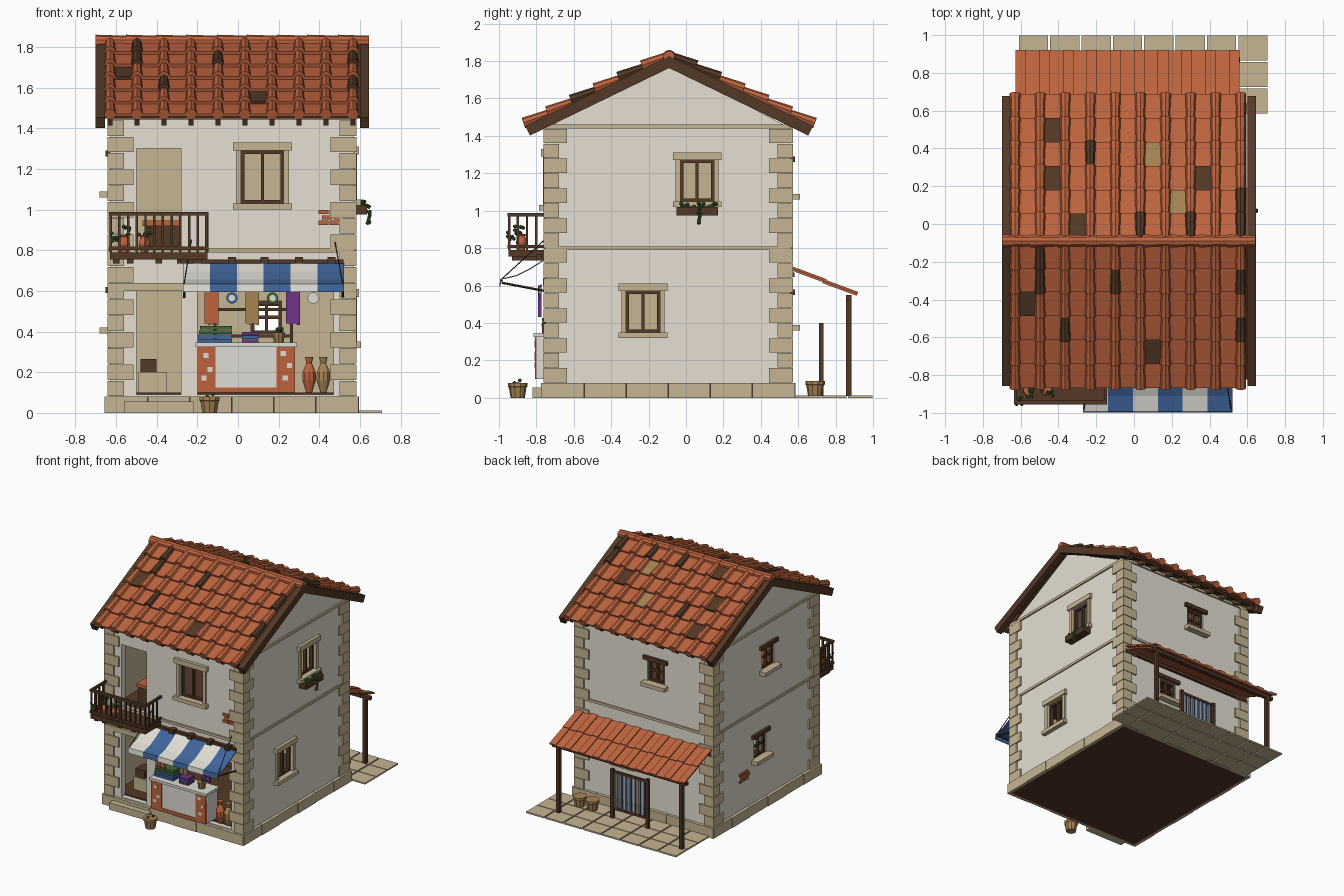
import bpy, bmesh, math, random
from mathutils import Matrix, Vector

random.seed(4)
cube = bpy.data.objects.get("Cube")
if cube:
    bpy.data.objects.remove(cube)


def colour(name, r, g, b):
    m = bpy.data.materials.new(name)
    m.use_nodes = True
    m.diffuse_color = (r, g, b, 1)
    m.node_tree.nodes["Principled BSDF"].inputs["Base Color"].default_value = (r, g, b, 1)
    return m


PLASTER = colour("plaster", .79, .74, .65)
STONE = colour("sandstone", .56, .46, .29)
WOOD = colour("dark_wood", .088, .04, .019)
CLAY = colour("terracotta", .51, .125, .048)
BLUE = colour("blue_cloth", .05, .13, .33)
WHITE = colour("white_cloth", .74, .72, .66)
GREEN = colour("leaf_green", .05, .14, .04)
PURPLE = colour("purple_cloth", .16, .035, .25)
STRAW = colour("straw", .38, .23, .085)
SHADOW = colour("dark_earth", .1, .036, .021)


class Part:
    """Collects simple shapes into one mesh object."""

    def __init__(self, name, *mats):
        self.name, self.mats, self.bm = name, mats, bmesh.new()

    def paint(self, verts, m):
        for f in {f for v in verts for f in v.link_faces}:
            f.material_index = m

    def box(self, x, y, z, m=0, frame=Matrix()):
        c = [(a + b) / 2 for a, b in (x, y, z)]
        s = [b - a for a, b in (x, y, z)]
        mx = frame @ Matrix.Translation(c) @ Matrix.Diagonal((*s, 1))
        self.paint(bmesh.ops.create_cube(self.bm, size=1, matrix=mx)["verts"], m)

    def tube(self, p, q, r, r2=None, n=8, m=0):
        p, q = Vector(p), Vector(q)
        rot = (q - p).to_track_quat("Z", "Y").to_matrix().to_4x4()
        r2 = r if r2 is None else r2
        self.paint(bmesh.ops.create_cone(
            self.bm, cap_ends=True, segments=n, radius1=r, radius2=r2, depth=(q - p).length,
            matrix=Matrix.Translation((p + q) / 2) @ rot)["verts"], m)

    def jar(self, x, y, z, profile, m=0):
        for (r, a), (s, b) in zip(profile, profile[1:]):
            self.tube((x, y, z + a), (x, y, z + b), r, s, 10, m)

    def leaves(self, x, y, z, spread, count, m=0):
        for _ in range(count):
            p = [c + random.uniform(-1, 1) * spread for c in (x, y, z)]
            self.paint(bmesh.ops.create_icosphere(
                self.bm, subdivisions=1, radius=.011, matrix=Matrix.Translation(p))["verts"], m)

    def done(self):
        me = bpy.data.meshes.new(self.name)
        self.bm.to_mesh(me)
        self.bm.free()
        for m in self.mats:
            me.materials.append(m)
        ob = bpy.data.objects.new(self.name, me)
        bpy.context.scene.collection.objects.link(ob)
        return ob


# Wall frames: local x runs along the wall, local -y points outward
def wall_frame(x, y, angle):
    return Matrix.Translation((x, y, 0)) @ Matrix.Rotation(math.radians(angle), 4, "Z")


X0, X1, Y0, Y1, MID = -.63, .57, -.75, .56, -.09
FRONT, RIGHT = wall_frame(0, Y0, 0), wall_frame(X1, 0, 90)
BACK, LEFT = wall_frame(0, Y1, 180), wall_frame(X0, 0, -90)

# Window list: frame, centre, bottom, width, height, stone surround
windows = [(FRONT, .12, 1.03, .21, .26, True), (RIGHT, .06, 1.05, .18, .22, True),
           (RIGHT, -.23, .35, .18, .22, True), (BACK, .13, 1.09, .15, .17, False),
           (BACK, -.14, .39, .15, .16, False), (LEFT, .13, 1.09, .15, .17, False),
           (LEFT, .03, .42, .15, .17, False)]
doors = [((-.5, -.28), (.09, .6)), ((-.5, -.28), (.8, 1.3)), ((-.2, .47), (.09, .62))]

# Hollow walls with gables and openings
walls = Part("walls", PLASTER, STONE)
outline = [(Y0, .08), (Y1, .08), (Y1, 1.44), (MID, 1.78), (Y0, 1.44)]
face = walls.bm.faces.new([walls.bm.verts.new((X0, y, z)) for y, z in outline])
ext = bmesh.ops.extrude_face_region(walls.bm, geom=[face])["geom"]
bmesh.ops.translate(walls.bm, vec=(X1 - X0, 0, 0),
                    verts=[g for g in ext if isinstance(g, bmesh.types.BMVert)])
bmesh.ops.recalc_face_normals(walls.bm, faces=walls.bm.faces)
walls = walls.done()
room = Part("room_cutter", STONE)
room.box((X0 + .05, X1 - .05), (Y0 + .05, Y1 - .05), (.095, 1.42))
holes = Part("opening_cutter", PLASTER)
for fr, u, z, w, h, _ in windows:
    holes.box((u - w / 2, u + w / 2), (-.03, .08), (z, z + h), 0, fr)
for x, z in doors:
    holes.box(x, (-.03, .08), z, 0, FRONT)
cutters = [room.done(), holes.done()]
for cutter in cutters:
    mod = walls.modifiers.new("cut", "BOOLEAN")
    mod.operation, mod.solver, mod.object = "DIFFERENCE", "EXACT", cutter
    cutter.hide_render = True
bpy.context.view_layer.update()
mesh = bpy.data.meshes.new_from_object(walls.evaluated_get(bpy.context.evaluated_depsgraph_get()))
walls.modifiers.clear()
walls.data = mesh
mesh.materials.clear()
mesh.materials.append(PLASTER)
mesh.materials.append(STONE)
for p in mesh.polygons:
    c = p.center
    inside = X0 + .045 < c.x < X1 - .045 and Y0 + .045 < c.y < Y1 - .045
    p.material_index = int(inside and .09 < c.z < 1.43)
for cutter in cutters:
    bpy.data.objects.remove(cutter)

# Floors and the dark underside
floors = Part("floors", WOOD, SHADOW)
floors.box((X0 + .04, X1 - .04), (Y0 + .04, Y1 - .04), (.08, .1))
floors.box((X0 + .04, X1 - .04), (Y0 + .04, Y1 - .04), (.76, .795))
floors.box((X0, X1), (Y0, Y1), (0, .08), 1)
floors.done()

# Plinth, string courses and corner stones
stone = Part("stone_trim", STONE)
for fr, a, b in ((FRONT, X0, X1), (BACK, -X1, -X0), (RIGHT, Y0, Y1), (LEFT, -Y1, -Y0)):
    step = (b - a + .04) / 6
    for i in range(6):
        x = a - .02 + i * step
        stone.box((x + .001, x + step - .001), (-.022 - .004 * (i % 2), 0), (0, .08), 0, fr)
    stone.box((a, b), (-.01, .01), (.79, .81), 0, fr)
    stone.box((a, b), (-.012, .01), (1.44, 1.46), 0, fr)
    for i in range(17):
        z = .08 + i * .08
        for side, end in ((1, a), (-1, b)):
            length = .115 if (i % 2) == (fr in (FRONT, BACK)) else .07
            u = sorted((end - side * .012, end + side * length))
            stone.box(u, (-.013, .02), (z + .002, z + .078), 0, fr)
stone.box((-.56, -.22), (Y0 - .07, Y0), (0, .055))
stone.box((-.56, -.23), (Y0 - .015, Y0 + .02), (.6, .64))
stone.done()

# Windows
trim = Part("windows", STONE, WOOD)
for fr, u, z, w, h, ornate in windows:
    a, b, t = u - w / 2, u + w / 2, z + h
    if ornate:
        trim.box((a - .04, b + .04), (-.025, .03), (t, t + .04), 0, fr)
        trim.box((a - .04, b + .04), (-.035, .03), (z - .03, z), 0, fr)
        for x in (a - .025, b):
            trim.box((x, x + .025), (-.015, .03), (z, t), 0, fr)
    else:
        trim.box((a - .03, b + .03), (-.022, .03), (t, t + .03), 1, fr)
        trim.box((a - .03, b + .03), (-.05, .03), (z - .03, z), 0, fr)
        trim.box((a, b), (.015, .03), (z + h * .45, z + h * .55), 1, fr)
    for x in (a, u - .008, b - .016):
        trim.box((x, x + .016), (.01, .035), (z, t), 1, fr)
    for y in (z, t - .016):
        trim.box((a, b), (.01, .035), (y, y + .016), 1, fr)
trim.done()


# Tiled slopes: local -y runs down the slope, each tile's lower end lifted.
# pans and covers give the material of odd tiles by (row, column).
def tiles(name, frame, x0, x1, rows, length, tilt, pans={}, covers=None):
    roof = Part(name, CLAY, WOOD, STRAW)
    w, d = (x1 - x0) / 9, length / rows
    for r in range(rows):
        fr = frame @ Matrix.Translation((0, -r * d, 0)) @ Matrix.Rotation(-tilt, 4, "X")
        for c in range(10):
            x = x0 + c * w
            if c < 9:
                roof.box((x, x + w), (-d - .008, .005), (0, .014), pans.get((r, c), 0), fr)
            if covers:
                roof.tube(fr @ Vector((x, .005, .014)), fr @ Vector((x, -d - .01, .014)),
                          .022, .029, 8, covers.get((r, c), 0))
            else:
                roof.box((x - .028, x + .028), (-d - .008, .005), (.01, .022), 0, fr)
    return roof.done()


SLOPE = math.atan(.485)
LEN = .76 / math.cos(SLOPE)
odd_tiles = {
    "front_roof": ({(2, 0): 1, (4, 5): 1},
                   {(0, 1): 1, (1, 1): 1, (3, 2): 1, (1, 4): 1, (1, 9): 1, (3, 9): 1}),
    "back_roof": ({(4, 7): 1, (2, 7): 1, (0, 6): 1, (2, 1): 1, (3, 3): 2, (1, 2): 2},
                  {(3, 6): 1, (0, 2): 1, (1, 0): 1, (0, 0): 1, (0, 4): 1})}
for name, turn in (("front_roof", 0), ("back_roof", math.pi)):
    fr = Matrix.Translation((0, MID, 1.815)) @ Matrix.Rotation(turn, 4, "Z") @ Matrix.Rotation(SLOPE, 4, "X")
    a, b = (-.63, .565) if turn == 0 else (-.565, .63)
    tiles(name, fr, a, b, 6, LEN, .1, *odd_tiles[name])
    # Boards, roof deck and rafter ends beneath the tiles
    deck = Part(name + "_timber", WOOD)
    for x in ((a - .07, a - .025) if turn == 0 else (a - .08, a - .035),
              (b + .035, b + .08) if turn == 0 else (b + .025, b + .07)):
        deck.box(x, (-LEN - .005, .01), (-.047, .01), 0, fr)
    deck.box((a - .03, b + .04), (-LEN + .03, 0), (-.014, 0), 0, fr)
    for i in range(10):
        x = a + i * (b - a) / 9
        deck.box((x - .012, x + .012), (-LEN + .02, -LEN + .2), (-.045, -.01), 0, fr)
    deck.done()
ridge = Part("ridge_cap", CLAY)
for i in range(9):
    x = -.7 + i * .149
    ridge.tube((x, MID, 1.824), (x + .152, MID, 1.824), .036, .031, 10)
ridge.done()

# Rear porch with posts and paving
porch = Matrix.Translation((0, .565, .68)) @ Matrix.Rotation(math.pi, 4, "Z") @ Matrix.Rotation(.385, 4, "X")
tiles("porch_roof", porch, -.53, .6, 2, .365, .03)
timber = Part("porch_timber", WOOD)
for x in (-.57, .51):
    timber.box((x - .014, x + .014), (.855, .885), (.01, .55))
timber.box((-.62, .56), (.855, .885), (.525, .55))
timber.box((-.62, .56), (.56, .58), (.645, .67))
timber.done()
paving = Part("paving", STONE)
for i in range(8):
    for j in range(3):
        x, y = -.61 + i * .166, .585 + j * .14
        paving.box((x, x + .155), (y, y + .133), (0, .012))
paving.done()

# Weaving rack behind the house
rack = Part("weaving_rack", WOOD, BLUE, WHITE)
for x in (-.17, .14):
    rack.box((x - .012, x + .012), (.71, .735), (.01, .4))
for z in (.08, .37):
    rack.box((-.17, .14), (.715, .73), (z, z + .02))
for i in range(14):
    x = -.15 + i * .02
    rack.box((x, x + .012), (.72, .726), (.1, .37), 1 + i % 2)
rack.done()

# Baskets
baskets = Part("baskets", STRAW, GREEN)
for x, y in ((-.14, -.9), (.45, .69), (.34, .69)):
    baskets.jar(x, y, .01 if y > 0 else 0, [(.038, 0), (.047, .055), (.052, .06), (.052, .08)])
baskets.leaves(-.14, -.9, .082, .02, 5, 1)
baskets.done()

# Balcony
balcony = Part("balcony", WOOD)
balcony.box((-.63, -.15), (-.95, Y0), (.755, .79))
for x in (-.6, -.53, -.39, -.27):
    balcony.box((x - .016, x + .016), (-.93, Y0), (.735, .755))
for z in (.8, .97):
    balcony.box((-.635, -.145), (-.955, -.935), (z, z + .018))
    for x in (-.635, -.16):
        balcony.box((x, x + .016), (-.955, Y0), (z, z + .018))
for i in range(12):
    x = -.632 + i * .0428
    balcony.box((x, x + .012), (-.951, -.939), (.79, .98))
for x in (-.632, -.158):
    for y in (-.9, -.85, -.8):
        balcony.box((x, x + .012), (y - .006, y + .006), (.79, .98))
balcony.done()
pots = Part("balcony_pots", CLAY, GREEN, WOOD)
for x in (-.56, -.46):
    pots.jar(x, -.88, .79, [(.018, 0), (.03, .04), (.02, .075), (.026, .085)])
    pots.leaves(x, -.89, .89, .03, 7, 1)
pots.leaves(-.6, -.94, .87, .025, 6, 1)
pots.box((-.46, -.28), (-.6, -.45), (.795, .92), 2)
pots.box((-.47, -.27), (-.61, -.44), (.92, .945))
pots.done()

# Flower box
flowers = Part("flower_box", WOOD, GREEN)
flowers.box((X1, .635), (-.05, .17), (.975, 1.02))
for i in range(8):
    flowers.leaves(.61, -.035 + i * .027, 1.028, .012, 3, 1)
for i in range(5):
    flowers.leaves(.64, .065, .93 + i * .022, .008, 2, 1)
flowers.done()

# Striped awning with beam, arms and stays
awning = Part("awning", WHITE, BLUE)
path = [(-.76, .74), (-.83, .695), (-.91, .655), (-.993, .635), (-.998, .595)]
for i in range(6):
    x = -.27 + i * .132
    rows = [[awning.bm.verts.new((u, y, z)) for u in (x, x + .132)] for y, z in path]
    for p, q in zip(rows, rows[1:]):
        awning.bm.faces.new((p[0], q[0], q[1], p[1])).material_index = i % 2
awning.done().modifiers.new("cloth", "SOLIDIFY").thickness = .006
arms = Part("awning_frame", WOOD)
arms.box((-.3, .52), (-.775, Y0), (.735, .755))
for x in (-.2, -.03, .13, .3, .46):
    arms.box((x - .02, x + .02), (-.8, Y0), (.735, .767))
for x, top in ((-.265, -.23), (.515, .475)):
    arms.tube((x, -.75, .57), (x, -.985, .615), .006)
    arms.tube((top, -.75, .85), (x, -.985, .635), .003)
arms.tube((-.27, -.985, .625), (.52, -.985, .625), .006)
arms.tube((-.2, -.775, .6), (.47, -.775, .6), .005)
arms.done()

# Shop counter with painted front, shelves and chest
shop = Part("counter", WHITE, CLAY, WOOD, STONE)
shop.box((-.2, .28), (-.8, -.66), (.1, .325))
shop.box((-.21, .29), (-.815, -.65), (.325, .345))
for x, z in (((-.2, -.11), (.1, .325)), ((.19, .28), (.1, .325)), ((-.11, .19), (.1, .125))):
    shop.box(x, (-.806, -.79), z, 1)
for x, z in ((-.17, .27), (-.15, .2), (-.18, .16), (.21, .28), (.24, .22), (.22, .16)):
    shop.box((x, x + .025), (-.809, -.79), (z, z + .025))
for z in (.37, .5):
    shop.box((-.12, .27), (.4, .5), (z, z + .015), 2)
for x in (-.12, .255):
    shop.box((x, x + .015), (.4, .5), (.1, .56), 2)
shop.box((-.48, -.4), (-.6, -.5), (.2, .265), 2)
shop.box((-.49, -.35), (-.61, -.45), (.1, .2), 3)
shop.done()
wares = Part("wares", CLAY, STRAW, PURPLE, BLUE, GREEN, WHITE)
for i, m in enumerate((3, 3, 4, 4)):
    wares.box((-.2 + .004 * i, -.03), (-.77, -.68), (.346 + i * .021, .364 + i * .021), m)
for i, m in enumerate((2, 3, 2)):
    wares.box((.02, .1), (-.77, -.69), (.346 + i * .018, .362 + i * .018), m)
wares.jar(.2, -.74, .345, [(.025, 0), (.034, .05)], 1)
wares.leaves(.2, -.74, .4, .02, 6, 4)
for x, m in ((-.13, 0), (.07, 1), (.27, 2)):
    for k in range(4):
        u = x - .034 + k * .017
        wares.box((u, u + .017), (-.785 - .006 * (k % 2), -.772), (.44 - .008 * (k % 2), .6), m)
for x, m in ((-.03, 3), (.17, 4), (.37, 5)):
    wares.tube((x, -.775, .565), (x, -.782, .565), .028, n=12, m=m)
    wares.tube((x, -.782, .565), (x, -.788, .565), .016, n=12, m=5)
body = [(.015, 0), (.035, .06), (.034, .1), (.014, .145), (.022, .175)]
for x, m in ((.35, 0), (.42, 1)):
    wares.jar(x, -.72, .1, body, m)
wares.done()

# Exposed brick patches
bricks = Part("exposed_bricks", CLAY)
for fr, u, z in ((FRONT, .45, .925), (LEFT, -.18, .3)):
    for r in range(3):
        for c in range(2):
            x = u - .055 + c * .056 + (r % 2) * .018
            bricks.box((x, x + .05), (-.009, .01), (z + r * .026, z + r * .026 + .021), 0, fr)
bricks.done()
